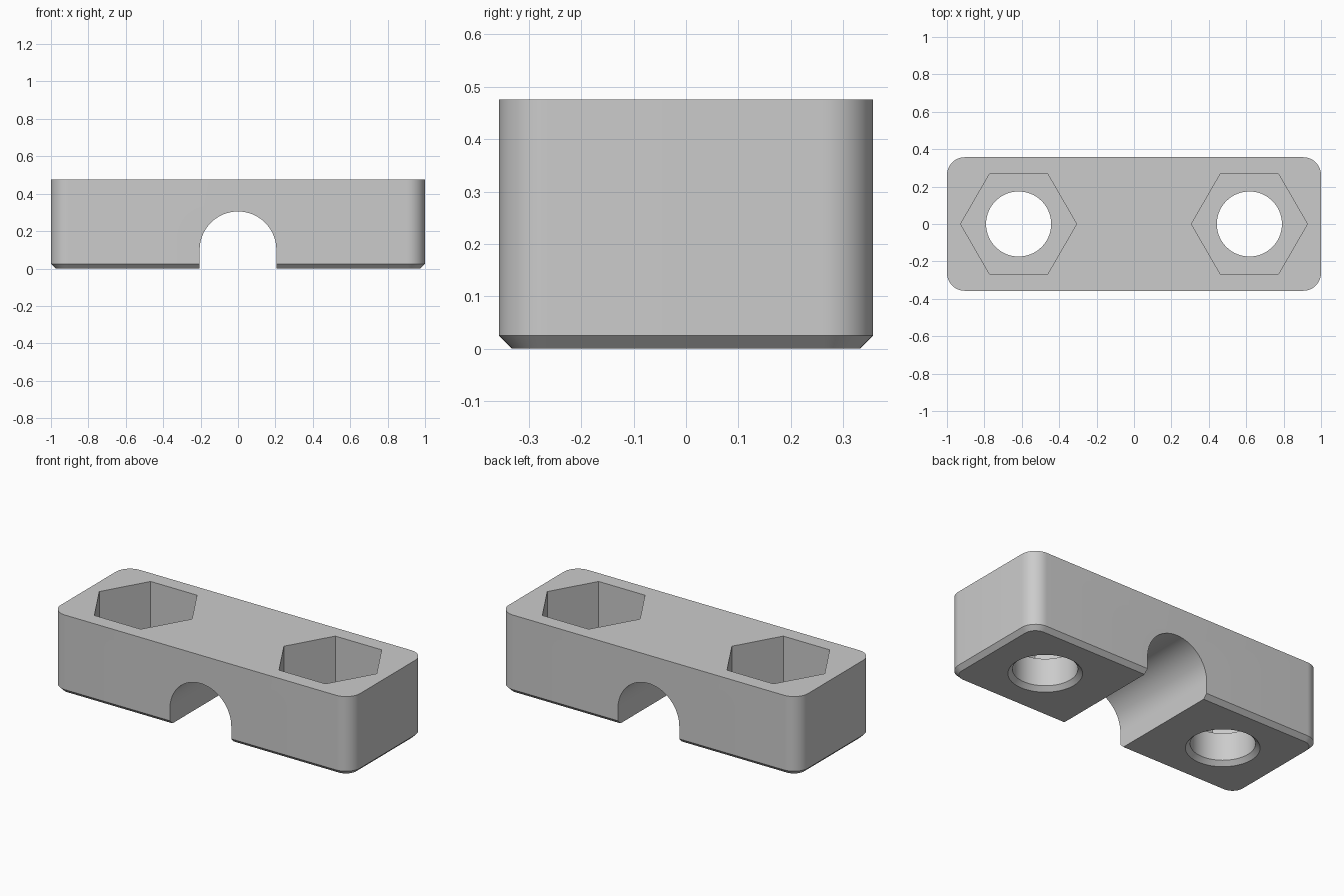
import bpy
import bmesh
from math import cos, sin, pi, radians

cube = bpy.data.objects.get("Cube")
if cube:
    bpy.data.objects.remove(cube, do_unlink=True)

HALF_X, HALF_Y, HEIGHT = 1.0, 0.357, 0.476
CORNER, CHAMFER = 0.095, 0.025
BOLT_X, BOLT_R = 0.617, 0.174
NUT_R, NUT_FLOOR = 0.31, 0.19
GROOVE_R, GROOVE_Z = 0.205, 0.1

grey = bpy.data.materials.new("light grey")
grey.use_nodes = True
grey.diffuse_color = (0.6, 0.6, 0.6, 1)
grey.node_tree.nodes["Principled BSDF"].inputs["Base Color"].default_value = (0.6, 0.6, 0.6, 1)


def loft(name, rings):
    """Closed solid through rings of equal point count."""
    bm = bmesh.new()
    loops = [[bm.verts.new(p) for p in ring] for ring in rings]
    n = len(loops[0])
    for a, b in zip(loops, loops[1:]):
        for i in range(n):
            j = (i + 1) % n
            bm.faces.new((a[i], a[j], b[j], b[i]))
    bm.faces.new(loops[0])
    bm.faces.new(loops[-1])
    bmesh.ops.recalc_face_normals(bm, faces=bm.faces)
    mesh = bpy.data.meshes.new(name)
    bm.to_mesh(mesh)
    bm.free()
    mesh.materials.append(grey)
    obj = bpy.data.objects.new(name, mesh)
    bpy.context.collection.objects.link(obj)
    return obj


def rounded_ring(inset, z, steps=12):
    """Rounded rectangle, shrunk by inset."""
    r = CORNER - inset
    pts = []
    for k, (sx, sy) in enumerate([(1, 1), (-1, 1), (-1, -1), (1, -1)]):
        for i in range(steps + 1):
            a = pi / 2 * (k + i / steps)
            pts.append((sx * (HALF_X - CORNER) + r * cos(a),
                        sy * (HALF_Y - CORNER) + r * sin(a), z))
    return pts


def circle_ring(x, r, z, sides):
    return [(x + r * cos(2 * pi * i / sides), r * sin(2 * pi * i / sides), z)
            for i in range(sides)]


def cut(target, cutter):
    mod = target.modifiers.new(cutter.name, "BOOLEAN")
    mod.operation = "DIFFERENCE"
    mod.solver = "EXACT"
    mod.object = cutter
    cutter.hide_render = True
    bpy.context.view_layer.objects.active = target
    bpy.ops.object.modifier_apply(modifier=mod.name)
    bpy.data.objects.remove(cutter, do_unlink=True)


# Block with rounded corners and a chamfered bottom edge
clamp = loft("clamp_block", [rounded_ring(CHAMFER, 0), rounded_ring(0, CHAMFER),
                             rounded_ring(0, HEIGHT)])

# Arched groove running front to back
arch = [(GROOVE_R * cos(pi * i / 40), GROOVE_Z + GROOVE_R * sin(pi * i / 40))
        for i in range(41)]
arch += [(-GROOVE_R, -0.1), (GROOVE_R, -0.1)]
cut(clamp, loft("groove_cutter", [[(x, y, z) for x, z in arch] for y in (-0.5, 0.5)]))

# Hexagonal nut pockets and bolt holes with a countersunk bottom rim
for x in (-BOLT_X, BOLT_X):
    cut(clamp, loft("nut_cutter", [circle_ring(x, NUT_R, z, 6)
                                   for z in (NUT_FLOOR, HEIGHT + 0.1)]))
    cut(clamp, loft("bolt_cutter", [circle_ring(x, BOLT_R + 2 * CHAMFER, -CHAMFER, 64),
                                    circle_ring(x, BOLT_R, CHAMFER, 64),
                                    circle_ring(x, BOLT_R, NUT_FLOOR + 0.1, 64)]))

bpy.ops.object.select_all(action="DESELECT")
clamp.select_set(True)
bpy.context.view_layer.objects.active = clamp
bpy.ops.object.shade_smooth_by_angle(angle=radians(30))
